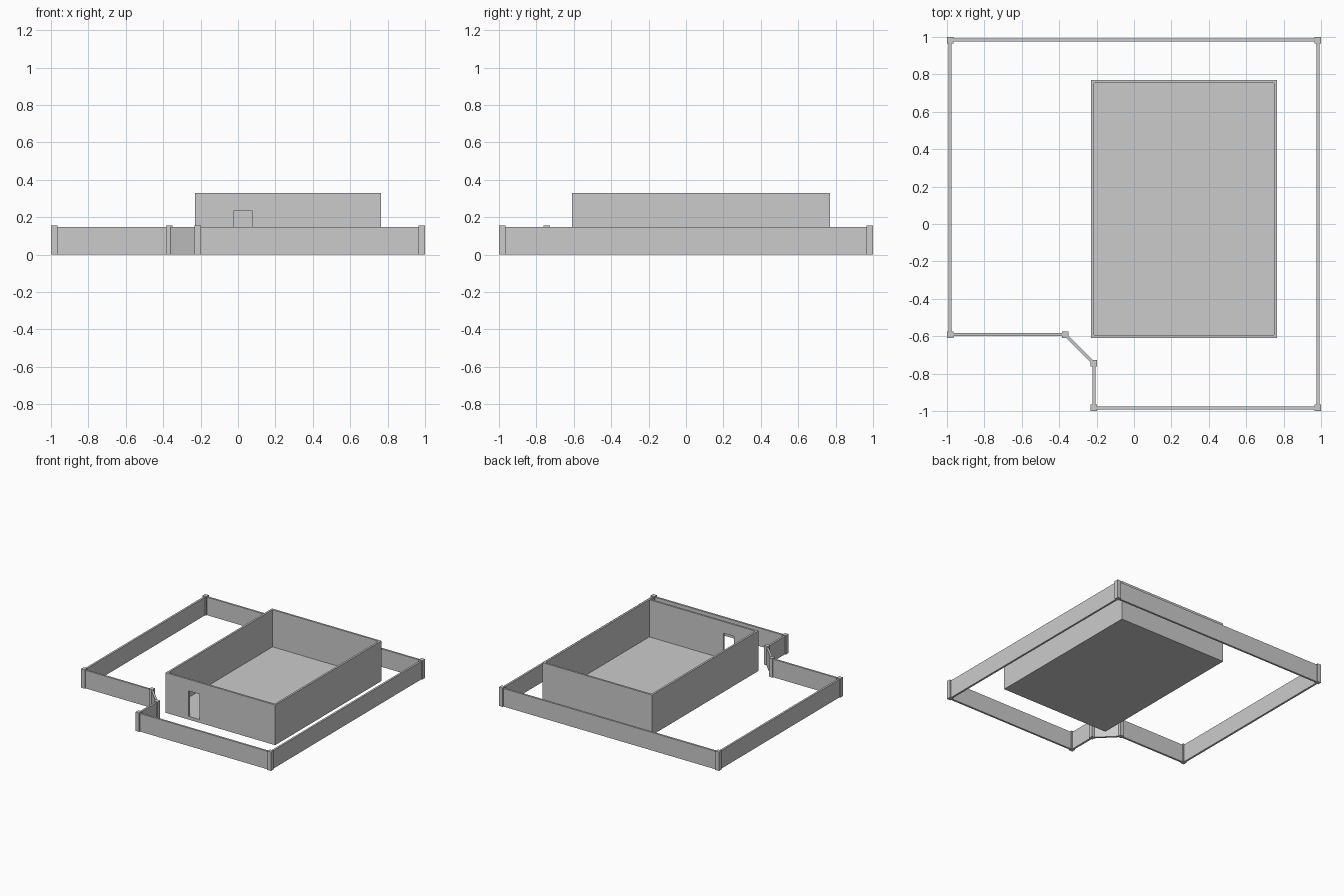
import bpy, math
from mathutils import Vector

if "Cube" in bpy.data.objects:
    bpy.data.objects.remove(bpy.data.objects["Cube"])


def box(name, lo, hi):
    """Box spanning two opposite corners."""
    lo, hi = Vector(lo), Vector(hi)
    bpy.ops.mesh.primitive_cube_add(size=1, location=(lo + hi) / 2)
    ob = bpy.context.object
    ob.name = name
    ob.scale = hi - lo
    bpy.ops.object.transform_apply(location=False, rotation=False, scale=True)
    return ob


def cut(target, cutter):
    """Subtract the cutter from the target and remove it."""
    mod = target.modifiers.new("cut", 'BOOLEAN')
    mod.operation = 'DIFFERENCE'
    mod.solver = 'EXACT'
    mod.object = cutter
    bpy.context.view_layer.objects.active = target
    bpy.ops.object.modifier_apply(modifier=mod.name)
    bpy.data.objects.remove(cutter, do_unlink=True)


# Roofless house shell: outer block, hollowed room, doorway in the front wall
X0, X1, Y0, Y1, TOP = -0.23, 0.765, -0.61, 0.77, 0.33
WALL, FLOOR = 0.016, 0.025
house = box("house_shell", (X0, Y0, 0), (X1, Y1, TOP))
cut(house, box("room_cutter", (X0 + WALL, Y0 + WALL, FLOOR),
               (X1 - WALL, Y1 - WALL, TOP + 0.1)))
cut(house, box("door_cutter", (-0.022, Y0 - 0.05, FLOOR + 0.002),
               (0.075, Y0 + 0.05, 0.235)))

# Yard boundary: a post at each corner, a low wall between neighbours
corners = [(-0.983, 0.983), (0.983, 0.983), (0.983, -0.983), (-0.215, -0.983),
           (-0.215, -0.745), (-0.367, -0.592), (-0.983, -0.592)]
POST, POST_H, FENCE_T, FENCE_H = 0.017, 0.155, 0.016, 0.148
for i, (x, y) in enumerate(corners):
    box(f"boundary_post_{i + 1}", (x - POST, y - POST, 0), (x + POST, y + POST, POST_H))
    a, b = Vector((x, y)), Vector(corners[(i + 1) % len(corners)])
    d = b - a
    half = d.length / 2
    wall = box(f"boundary_wall_{i + 1}", (-half, -FENCE_T / 2, 0), (half, FENCE_T / 2, FENCE_H))
    mid = (a + b) / 2
    wall.location = (mid.x, mid.y, FENCE_H / 2)
    wall.rotation_euler.z = math.atan2(d.y, d.x)
